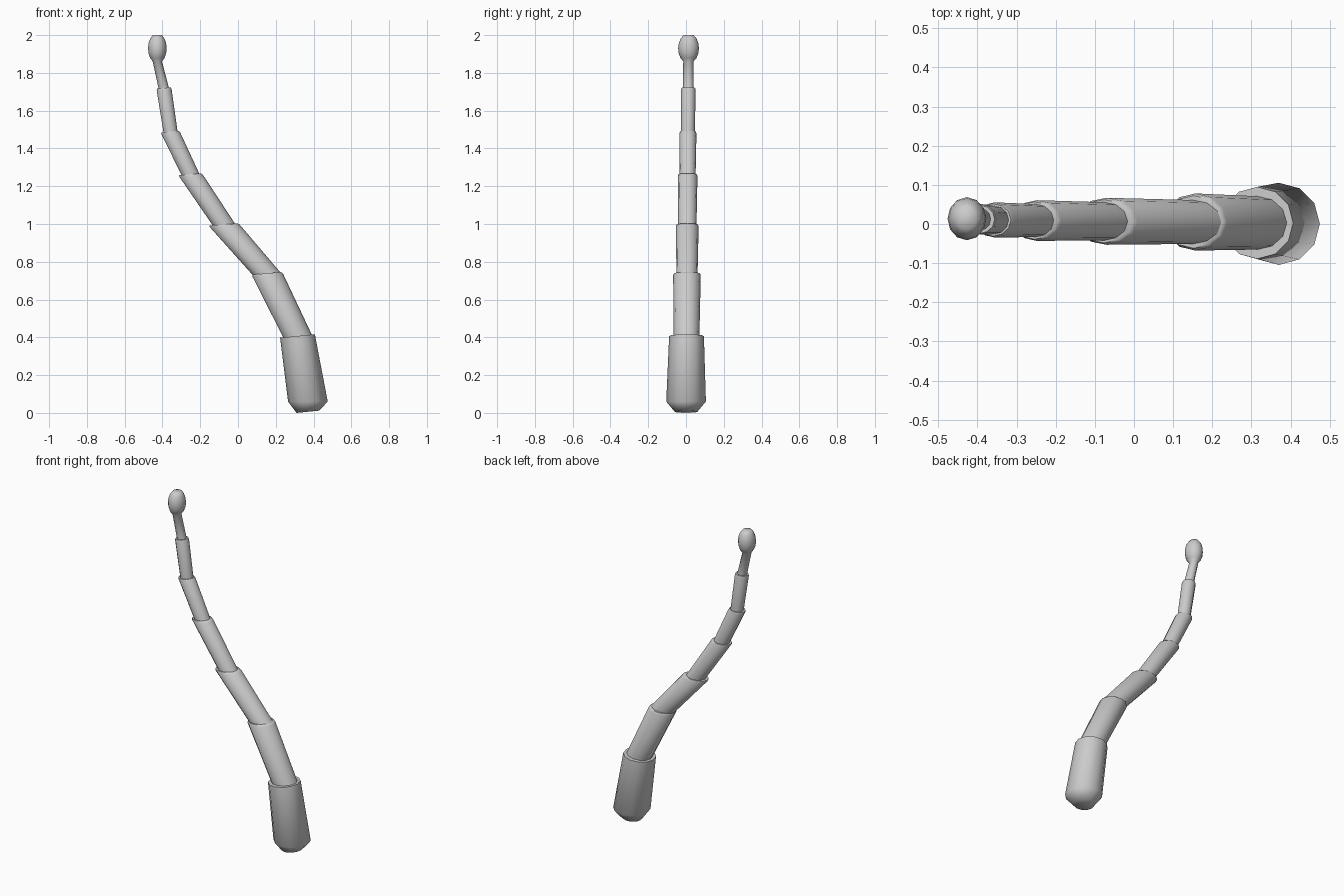
import bpy, bmesh
from math import cos, sin, tau, radians
from mathutils import Vector

cube = bpy.data.objects.get("Cube")
if cube:
    bpy.data.objects.remove(cube, do_unlink=True)

SIDES = 12
RIM_SLOPE = 0.1       # rims rise slightly towards the left
DRIFT = 0.007         # the stalk leans back a little as it rises

grey = bpy.data.materials.new("pale_grey")
grey.use_nodes = True
grey.diffuse_color = (0.6, 0.6, 0.6, 1)
shader = grey.node_tree.nodes["Principled BSDF"]
shader.inputs["Base Color"].default_value = grey.diffuse_color


def spine_point(x, z):
    return Vector((x, DRIFT * z, z))


def make_ring(centre, radius, stretch=1, slope=0):
    """Points of an elliptical cross-section, stretched and sloped along x."""
    across = Vector((stretch, 0, slope)) * radius
    depth = Vector((0, radius, 0))
    angles = [tau * side / SIDES for side in range(SIDES)]
    return [centre + across * cos(angle) + depth * sin(angle) for angle in angles]


def loft(name, rings, smooth_angle):
    """Join a list of rings into a closed, smooth-shaded tube."""
    bm = bmesh.new()
    loops = [[bm.verts.new(point) for point in ring] for ring in rings]
    for low, high in zip(loops, loops[1:]):
        for side in range(SIDES):
            after = (side + 1) % SIDES
            bm.faces.new((low[side], low[after], high[after], high[side]))
    bm.faces.new(reversed(loops[0]))
    bm.faces.new(loops[-1])
    mesh = bpy.data.meshes.new(name)
    bm.to_mesh(mesh)
    bm.free()
    mesh.materials.append(grey)
    part = bpy.data.objects.new(name, mesh)
    bpy.context.collection.objects.link(part)
    bpy.ops.object.select_all(action='DESELECT')
    part.select_set(True)
    bpy.context.view_layer.objects.active = part
    bpy.ops.object.shade_smooth_by_angle(angle=radians(smooth_angle))


def sleeve(name, start, end, radius):
    """Slightly flared sleeve with a chamfered rim, cut nearly level."""
    direction = (end - start).normalized()
    stretch = direction.z ** -1
    root = start - direction * 0.02
    lip = end + direction * 0.01
    loft(name, [
        make_ring(root, radius * 0.93, stretch, RIM_SLOPE),
        make_ring(end, radius, stretch, RIM_SLOPE),
        make_ring(lip, radius * 0.92, stretch, RIM_SLOPE),
    ], smooth_angle=50)


# Heavy base with a rounded foot
joint = spine_point(0.315, 0.407)
loft("base_sleeve", [
    make_ring(spine_point(0.37, 0.006), 0.06, slope=RIM_SLOPE),
    make_ring(spine_point(0.37, 0.06), 0.105),
    make_ring(joint, 0.092, slope=RIM_SLOPE),
], smooth_angle=65)

# Telescoping sleeves, each emerging from the one below
for name, x, z, radius in (
    ("lower_sleeve", 0.157, 0.73, 0.073),
    ("middle_sleeve", -0.07, 0.99, 0.06),
    ("upper_sleeve", -0.248, 1.255, 0.052),
    ("narrow_sleeve", -0.356, 1.48, 0.045),
    ("top_sleeve", -0.391, 1.71, 0.039),
):
    tip = spine_point(x, z)
    sleeve(name, joint, tip, radius)
    joint = tip

# Slim neck swelling into an egg-shaped bulb
neck_and_bulb = [make_ring(joint, 0.028)]
for latitude in range(-60, 61, 20):
    height = 1.93 + 0.08 * sin(radians(latitude))
    centre = spine_point(-0.427, height)
    neck_and_bulb.append(make_ring(centre, 0.055 * cos(radians(latitude)), stretch=0.9))
loft("neck_and_bulb", neck_and_bulb, smooth_angle=70)
